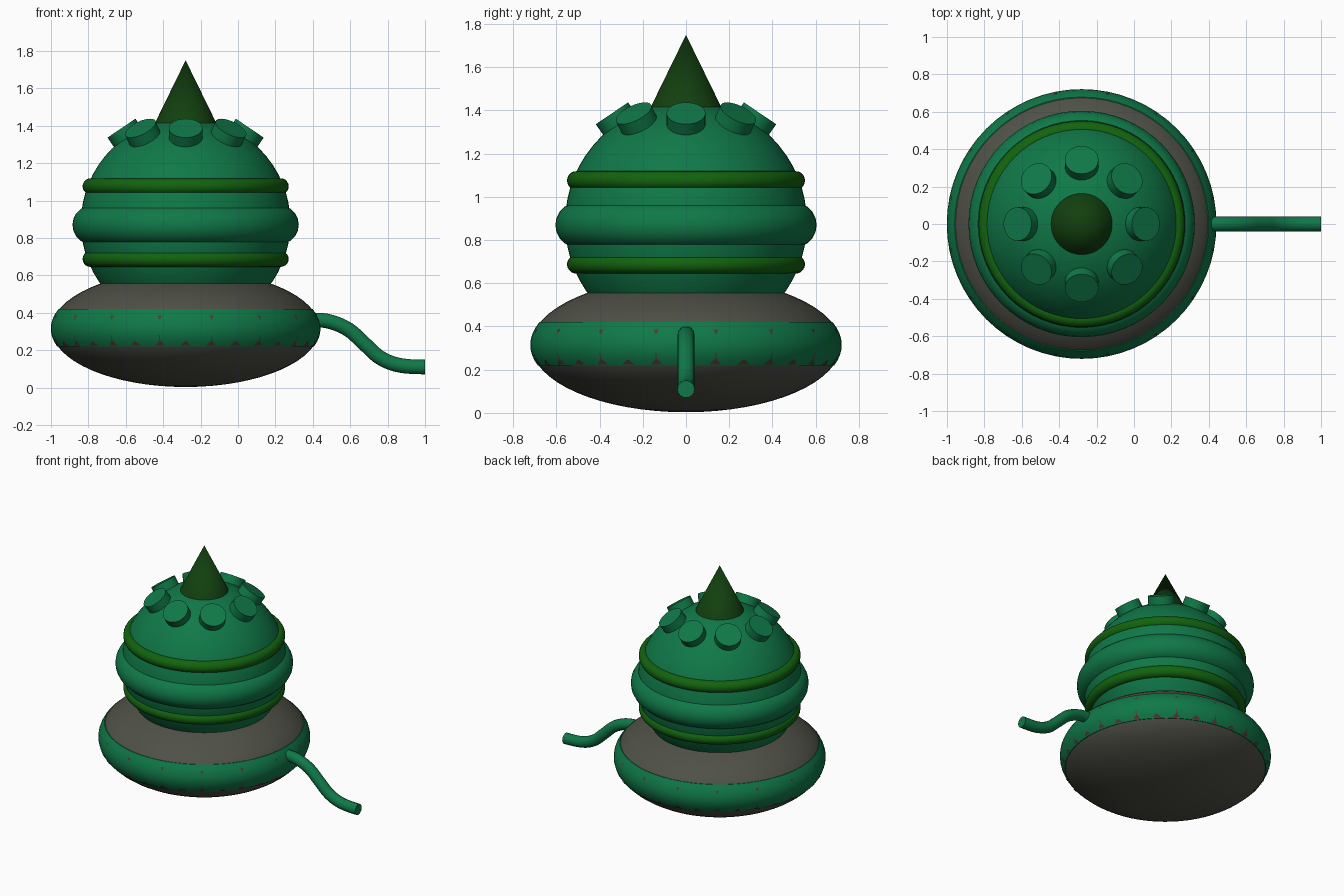
import bpy, bmesh, math
from mathutils import Vector, Matrix

if "Cube" in bpy.data.objects:
    bpy.data.objects.remove(bpy.data.objects["Cube"])

CX = -0.28                       # main axis of the round body
BZ, BR, BH = 0.315, 0.72, 0.312  # base ellipsoid: centre height, radius, half height


def mat(name, col):
    m = bpy.data.materials.new(name)
    m.diffuse_color = (*col, 1)
    m.use_nodes = True
    m.node_tree.nodes["Principled BSDF"].inputs["Base Color"].default_value = m.diffuse_color
    return m


GREEN = mat("jade green", (0.005, 0.19, 0.065))
LEAF = mat("leaf green", (0.006, 0.125, 0.0045))
DARK = mat("dark green", (0.006, 0.05, 0.0045))
GREY = mat("warm grey", (0.078, 0.08, 0.062))
BROWN = mat("red brown", (0.09, 0.038, 0.032))


def finish(name, bm, material, angle=40):
    bmesh.ops.recalc_face_normals(bm, faces=bm.faces[:])
    me = bpy.data.meshes.new(name)
    bm.to_mesh(me)
    bm.free()
    ob = bpy.data.objects.new(name, me)
    bpy.context.collection.objects.link(ob)
    me.materials.append(material)
    bpy.ops.object.select_all(action='DESELECT')
    ob.select_set(True)
    bpy.context.view_layer.objects.active = ob
    bpy.ops.object.shade_smooth_by_angle(angle=math.radians(angle))
    return ob


def ball(name, z, r, h, material):
    bm = bmesh.new()
    bmesh.ops.create_uvsphere(bm, u_segments=64, v_segments=32, radius=1)
    bm.transform(Matrix.Translation((CX, 0, z)) @ Matrix.Diagonal((r, r, h, 1)))
    return finish(name, bm, material)


def lathe(name, profile, material, closed=True, n=64):
    """Revolve (radius, height) points about the main axis."""
    bm = bmesh.new()
    rings = []
    for i in range(n):
        a = 2 * math.pi * i / n
        rings.append([bm.verts.new((CX + r * math.cos(a), r * math.sin(a), z)) for r, z in profile])
    m = len(profile)
    for i in range(n):
        p, q = rings[i], rings[(i + 1) % n]
        for j in range(m if closed else m - 1):
            k = (j + 1) % m
            bm.faces.new((p[j], q[j], q[k], p[k]))
    return finish(name, bm, material)


def ring(name, z, major, minor, material):
    pts = [(major + minor * math.cos(2 * math.pi * i / 20),
            z + minor * math.sin(2 * math.pi * i / 20)) for i in range(20)]
    return lathe(name, pts, material)


def base_radius(z):
    return BR * math.sqrt(1 - ((z - BZ) / BH) ** 2)


# Base cushion and its green belt
ball("base", BZ, 0.717, BH, GREY)
zs = [0.22 + 0.2 * i / 8 for i in range(9)]
lathe("base_belt", [(base_radius(z) + 0.001, z) for z in zs] + [(0.6, 0.42), (0.6, 0.22)], GREEN)

# Small brown flecks painted on the belt
bm = bmesh.new()


def fleck(a, z0, z1, w0, w1):
    vs = []
    for z, s in ((z0, -w0), (z0, w0), (z1, w1), (z1, -w1)):
        r = base_radius(z) + 0.004
        vs.append(bm.verts.new((CX + r * math.cos(a + s / r), r * math.sin(a + s / r), z)))
    bm.faces.new(vs)


for i in range(16):
    a = math.radians(22.5 * i + 11.25)
    fleck(a, 0.225, 0.25, 0.026, 0.004)
    fleck(a, 0.25, 0.28, 0.004, 0.002)
    fleck(a, 0.365, 0.385, 0.003, 0.012)
    fleck(a + math.radians(11.25), 0.225, 0.245, 0.03, 0.006)
finish("belt_flecks", bm, BROWN)

# Round body with rings
ball("body", 0.88, 0.56, 0.56, GREEN)
ring("middle_ring", 0.87, 0.50, 0.105, GREEN)
ring("upper_stripe", 1.076, 0.508, 0.043, LEAF)
ring("lower_stripe", 0.688, 0.508, 0.043, LEAF)

# Pointed tip
bm = bmesh.new()
bmesh.ops.create_cone(bm, cap_ends=True, segments=48, radius1=0.171, radius2=0, depth=0.35,
                      matrix=Matrix.Translation((CX, 0, 1.575)))
finish("tip_cone", bm, DARK)

# Ring of studs around the tip
for i in range(8):
    a = math.pi / 4 * i
    d = Vector((0.56 * math.cos(a), 0.56 * math.sin(a), 0.828)).normalized()
    bm = bmesh.new()
    bmesh.ops.create_cone(bm, cap_ends=True, segments=32, radius1=0.09, radius2=0.09, depth=0.1)
    bm.transform(Matrix.Translation(Vector((CX, 0, 0.88)) + d * 0.562)
                 @ d.to_track_quat('Z', 'Y').to_matrix().to_4x4())
    finish("stud_%d" % (i + 1), bm, GREEN)

# Curved tail hose
path = [(0.36, 0.36), (0.48, 0.355), (0.59, 0.31), (0.68, 0.23), (0.76, 0.16), (0.86, 0.12), (1.0, 0.11)]
cu = bpy.data.curves.new("tail_hose", 'CURVE')
cu.dimensions = '3D'
cu.bevel_depth = 0.04
cu.bevel_resolution = 5
cu.use_fill_caps = True
sp = cu.splines.new('BEZIER')
sp.bezier_points.add(len(path) - 1)
for i, (p, (x, z)) in enumerate(zip(sp.bezier_points, path)):
    a, b = path[max(i - 1, 0)], path[min(i + 1, len(path) - 1)]
    t = Vector((b[0] - a[0], 0, b[1] - a[1])) / 6
    if i in (0, len(path) - 1):
        t = Vector((0.04, 0, 0))
    p.handle_left_type = p.handle_right_type = 'FREE'
    p.co = (x, 0, z)
    p.handle_left = p.co - t
    p.handle_right = p.co + t
cu.materials.append(GREEN)
bpy.context.collection.objects.link(bpy.data.objects.new("tail_hose", cu))
